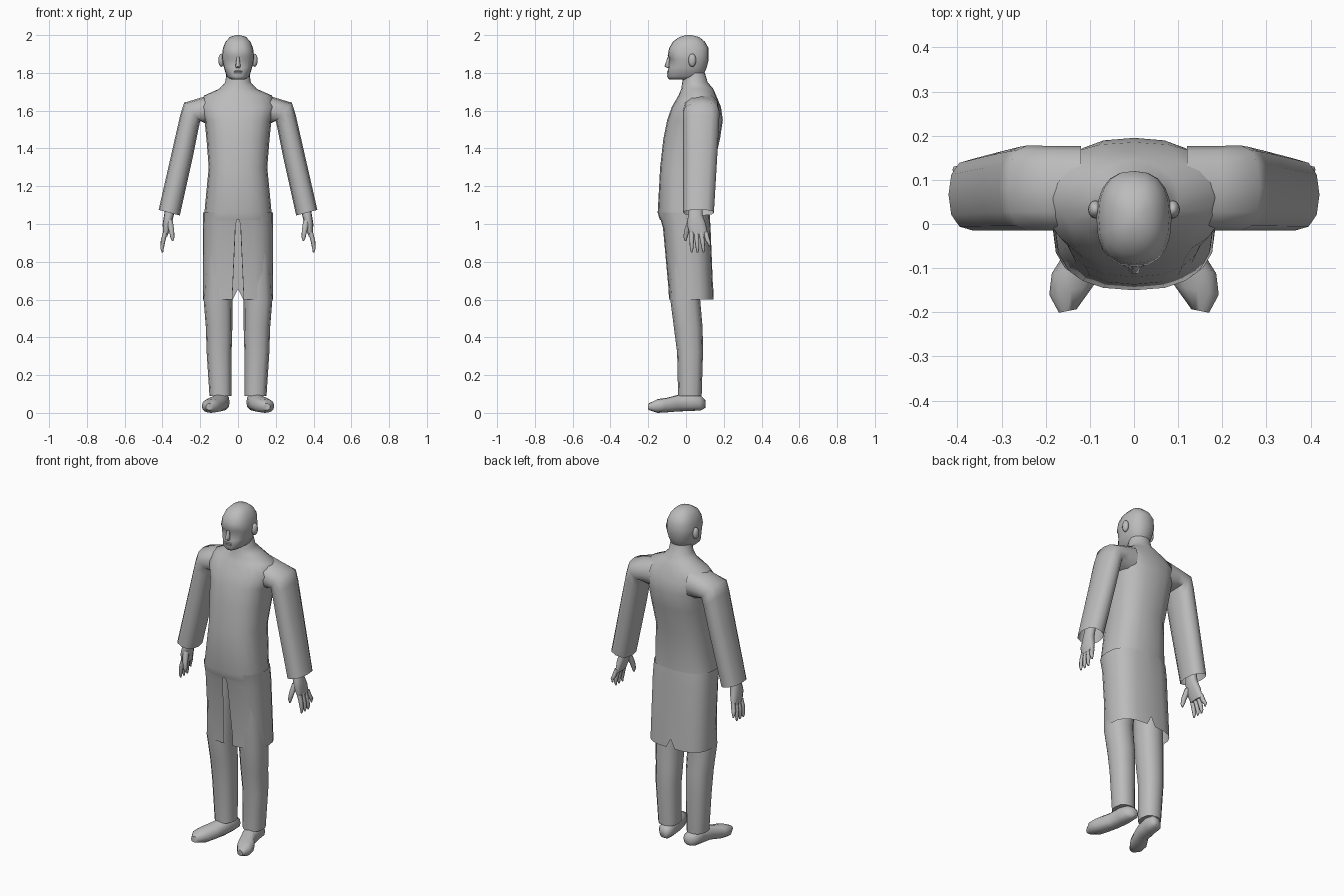
import bpy, bmesh, math
from mathutils import Vector

default_cube = bpy.data.objects.get("Cube")
if default_cube:
    bpy.data.objects.remove(default_cube)

GREY = (.5, .5, .5, 1)
grey = bpy.data.materials.new("plain grey")
grey.use_nodes = True
grey.diffuse_color = GREY
grey.node_tree.nodes["Principled BSDF"].inputs["Base Color"].default_value = GREY


def finish(name, bm):
    """Turn a bmesh into a grey, smoothly shaded object."""
    bmesh.ops.recalc_face_normals(bm, faces=bm.faces)
    mesh = bpy.data.meshes.new(name)
    bm.to_mesh(mesh)
    bm.free()
    mesh.materials.append(grey)
    part = bpy.data.objects.new(name, mesh)
    bpy.context.collection.objects.link(part)
    bpy.ops.object.select_all(action="DESELECT")
    bpy.context.view_layer.objects.active = part
    part.select_set(True)
    bpy.ops.object.shade_smooth_by_angle(angle=math.radians(60))
    return part


def skin(name, rows, closed=True, caps=True, side=1):
    """Skin neighbouring rows of points; side -1 mirrors the part in x."""
    bm = bmesh.new()
    grid = [[bm.verts.new((point[0] * side, point[1], point[2])) for point in row]
            for row in rows]
    count = len(grid[0])
    for lower, upper in zip(grid, grid[1:]):
        for i in range(count if closed else count - 1):
            j = (i + 1) % count
            bm.faces.new((lower[i], lower[j], upper[j], upper[i]))
    if caps:
        bm.faces.new(grid[0])
        bm.faces.new(grid[-1])
    return finish(name, bm)


def rounded(value, power):
    return math.copysign(abs(value) ** (2 / power), value)


def ring(centre, half_u, half_v, count=12, power=2.4):
    """Superellipse around a centre with two half axes."""
    angles = [math.tau * i / count for i in range(count)]
    return [Vector(centre) + Vector(half_u) * rounded(math.cos(angle), power)
            + Vector(half_v) * rounded(math.sin(angle), power) for angle in angles]


def level(z, front, back, half, x=0, count=20, power=2.4):
    """Horizontal ring between a front and a back."""
    middle, depth = (front + back) / 2, (back - front) / 2
    return ring((x, middle, z), (half, 0, 0), (0, depth, 0), count, power)


def tube(name, path, radii, side):
    """Tapering finger along a path of points."""
    rows = []
    for i, point in enumerate(path):
        following = path[min(i + 1, len(path) - 1)]
        previous = path[max(i - 1, 0)]
        along = Vector(following) - Vector(previous)
        across = along.cross((0, 1, 0)).normalized()
        other = along.cross(across).normalized()
        rows.append(ring(point, across * radii[i], other * radii[i], count=8))
    skin(name, rows, side=side)


def ball(name, centre, size):
    """Ellipsoid with the given half sizes."""
    bm = bmesh.new()
    bmesh.ops.create_uvsphere(bm, u_segments=12, v_segments=8, radius=1)
    bmesh.ops.scale(bm, vec=size, verts=bm.verts)
    bmesh.ops.translate(bm, vec=centre, verts=bm.verts)
    finish(name, bm)


# Head, with the eye sockets pressed in
head_sections = [
    (2, 0, .03, .012), (1.99, -.035, .07, .043), (1.965, -.07, .1, .066),
    (1.93, -.09, .12, .08), (1.89, -.097, .12, .085), (1.87, -.09, .12, .084),
    (1.83, -.093, .11, .075), (1.78, -.1, .09, .06), (1.765, -.09, .07, .036)]
head = skin("head", [level(*section) for section in head_sections])
for vertex in head.data.vertices:
    spot = vertex.co
    if spot.y < -.05 and .015 < abs(spot.x) < .06 and 1.86 < spot.z < 1.88:
        spot.y += .01

# Nose and mouth
nose_sections = [(-.09, 1.885, .007), (-.095, 1.86, .01), (-.1, 1.835, .014), (-.09, 1.825, .008)]
skin("nose", [ring((0, y, z), (size, 0, 0), (0, size, 0), count=8)
              for y, z, size in nose_sections])
for name, height in (("upper_lip", 1.808), ("lower_lip", 1.799)):
    ball(name, (0, -.09, height), (.026, .01, .005))

# Coat body from neck to hips, rounder at the neck
body_sections = [
    (1.8, -.01, .1, .06), (1.75, -.02, .115, .068), (1.715, -.025, .145, .1),
    (1.68, -.04, .16, .18), (1.62, -.075, .185, .2), (1.55, -.1, .195, .177),
    (1.45, -.12, .18, .167), (1.3, -.137, .145, .155), (1.06, -.15, .125, .178),
    (1.02, -.138, .127, .18)]
skin("coat_body", [level(*section, power=2 if section[0] > 1.65 else 2.5)
                   for section in body_sections])

# Coat skirt, open down the front and notched at the back hem
skirt_rows = []
for z, gap, front, back, notch in (
        (1.06, 0, -.145, .125, 0), (.98, .014, -.122, .13, 0),
        (.66, .028, -.093, .143, 0), (.6, .028, -.09, .146, .055)):
    middle, depth, width = (front + back) / 2, (back - front) / 2, .184 - gap
    left_half = []
    for i in range(11):
        angle = math.pi * (i / 10 - .5)
        left_half.append((gap + width * rounded(math.cos(angle), 2.6),
                          middle + depth * rounded(math.sin(angle), 2.6), z))
    right_half = [(-x, y, height) for x, y, height in reversed(left_half)]
    skirt_rows.append(left_half + [(0, back, z + notch)] + right_half)
skin("coat_skirt", skirt_rows, closed=False, caps=False)

# Outer edge and inner edge of each sleeve section, as x and z
sleeve_sections = [
    (.12, 1.69, .12, 1.52), (.2, 1.668, .165, 1.53), (.285, 1.642, .2, 1.545),
    (.305, 1.58, .21, 1.5), (.346, 1.4, .238, 1.36), (.42, 1.075, .308, 1.045)]

# Palm sections: x, y, z, thickness, breadth
palm_sections = [
    (.355, .055, 1.12, .024, .034), (.365, .05, 1.05, .026, .038),
    (.375, .055, 1, .024, .05), (.385, .07, .935, .011, .048)]

# Trouser sections: z, front, back, half width, x
leg_sections = [
    (1, -.1, .09, .078, .09), (.6, -.083, .075, .076, .106),
    (.45, -.064, .088, .07, .1), (.32, -.047, .09, .066, .1),
    (.09, -.042, .083, .058, .093)]

# Shoe sections from heel to turned-out toe: x, y, half width, sole, top
shoe_sections = [
    (.085, .1, .022, .025, .07), (.087, .08, .042, .014, .09),
    (.09, .03, .046, .01, .105), (.1, -.04, .047, .008, .096),
    (.128, -.1, .058, .003, .08), (.142, -.15, .05, 0, .073),
    (.15, -.197, .02, .015, .05)]

for side, label in ((1, "left"), (-1, "right")):
    # Sleeve, open at the cuff
    rows = []
    for outer_x, outer_z, inner_x, inner_z in sleeve_sections:
        outer = Vector((outer_x, -.015, outer_z))
        inner = Vector((inner_x, -.015, inner_z))
        depth = Vector((0, .08 + .03 * (inner_z - 1), 0))
        rows.append(ring((outer + inner) / 2 + depth, (outer - inner) / 2, depth))
    skin(label + "_sleeve", rows, caps=False, side=side)

    # Hand
    skin(label + "_palm", [ring((x, y, z), (thick, 0, 0), (0, broad, 0))
                           for x, y, z, thick, broad in palm_sections], side=side)
    for i, finger in enumerate(("index", "middle", "ring", "little")):
        y = .03 + .025 * i
        tip = .88 if finger == "little" else .85
        path = [(.385, y, .955), (.396, y + .003 * i, .915),
                (.402, y + .006 * i, tip + .02), (.4, y + .006 * i, tip)]
        tube(f"{label}_{finger}_finger", path, (.012, .012, .009, .004), side)
    thumb_path = [(.362, .025, 1.015), (.352, .004, .965), (.347, -.003, .93), (.346, -.003, .91)]
    tube(label + "_thumb", thumb_path, (.017, .014, .011, .004), side)

    # Ear
    ball(label + "_ear", (.088 * side, .033, 1.867), (.016, .021, .035))

    # Trouser leg and shoe
    skin(label + "_leg", [level(*section, count=12) for section in leg_sections], side=side)
    skin(label + "_shoe", [ring((x, y, (sole + top) / 2), (half, -half / 5, 0),
                                (0, 0, (top - sole) / 2))
                           for x, y, half, sole, top in shoe_sections], side=side)
